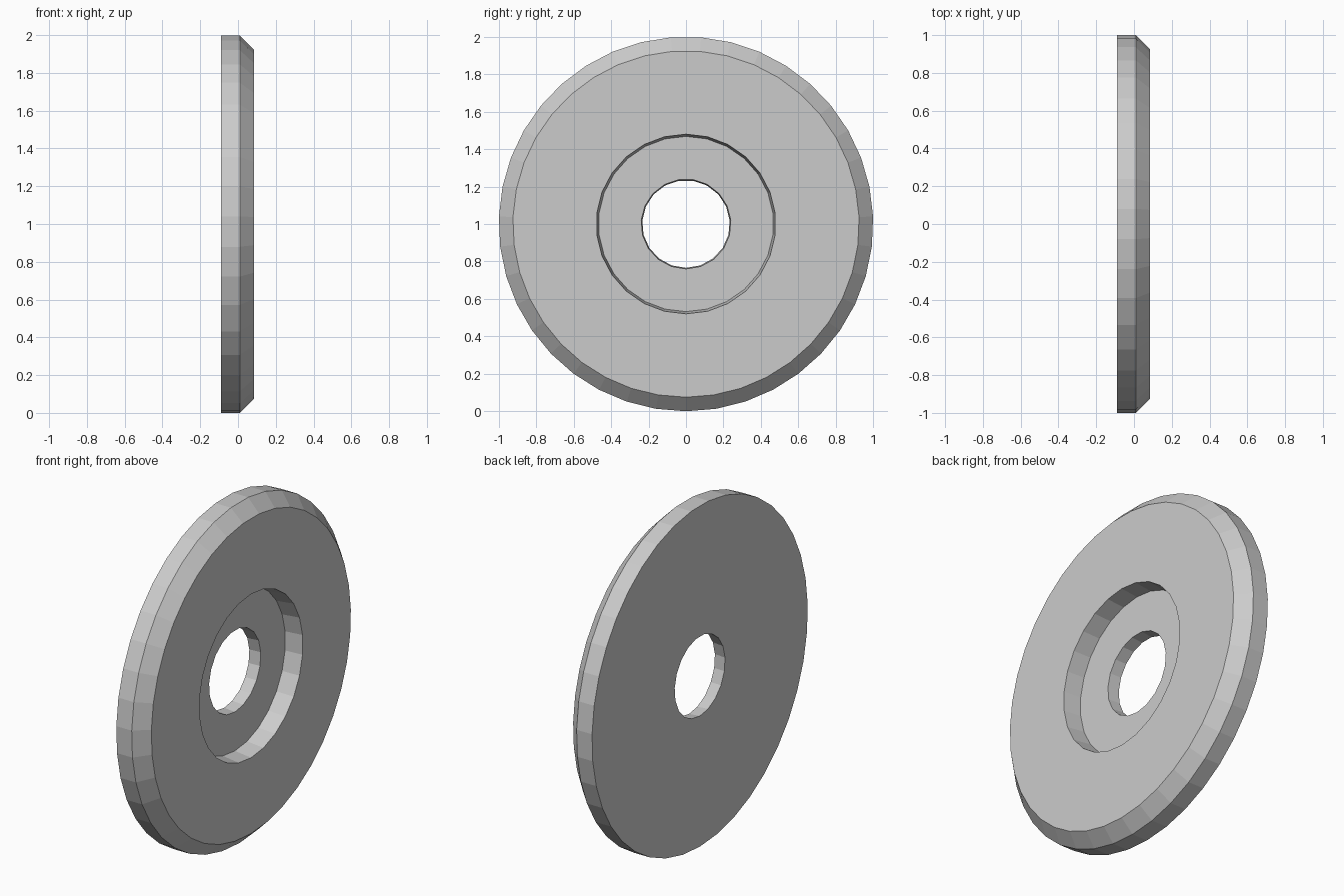
import bpy, bmesh, math

if "Cube" in bpy.data.objects:
    bpy.data.objects.remove(bpy.data.objects["Cube"])


def ring(bm, x, r, n, phase):
    """Circle of n points round the x axis, centred at z = 1."""
    verts = []
    for i in range(n):
        a = phase + 2 * math.pi * i / n
        verts.append(bm.verts.new((x, r * math.cos(a), 1 + r * math.sin(a))))
    return verts


def loft(bm, profile, n, phase=-math.pi / 2):
    """Join successive rings with quads; return first and last rings."""
    rings = [ring(bm, x, r, n, phase) for x, r in profile]
    for a, b in zip(rings, rings[1:]):
        for i in range(n):
            j = (i + 1) % n
            bm.faces.new((a[i], a[j], b[j], b[i]))
    return rings[0], rings[-1]


def annulus(bm, outer, inner):
    """Fill the flat area between two rings of any side counts."""
    edges = []
    for loop in (outer, inner):
        for i, v in enumerate(loop):
            w = loop[(i + 1) % len(loop)]
            edges.append(bm.edges.get((v, w)) or bm.edges.new((v, w)))
    bmesh.ops.triangle_fill(bm, edges=edges, use_beauty=True)


bm = bmesh.new()
# Chamfered rim, recess wall and bore
rim_back, rim_front = loft(bm, [(-0.09, 1.0), (0.01, 1.0), (0.085, 0.925)], 39)
recess_top, recess_floor = loft(bm, [(0.085, 0.48), (-0.02, 0.468)], 26)
bore_front, bore_back = loft(bm, [(-0.02, 0.24), (-0.09, 0.234)], 19)
# Flat faces
annulus(bm, rim_front, recess_top)
annulus(bm, recess_floor, bore_front)
annulus(bm, rim_back, bore_back)
bmesh.ops.recalc_face_normals(bm, faces=bm.faces)

mesh = bpy.data.meshes.new("recessed_disc")
bm.to_mesh(mesh)
bm.free()
bpy.context.collection.objects.link(bpy.data.objects.new("recessed_disc", mesh))
